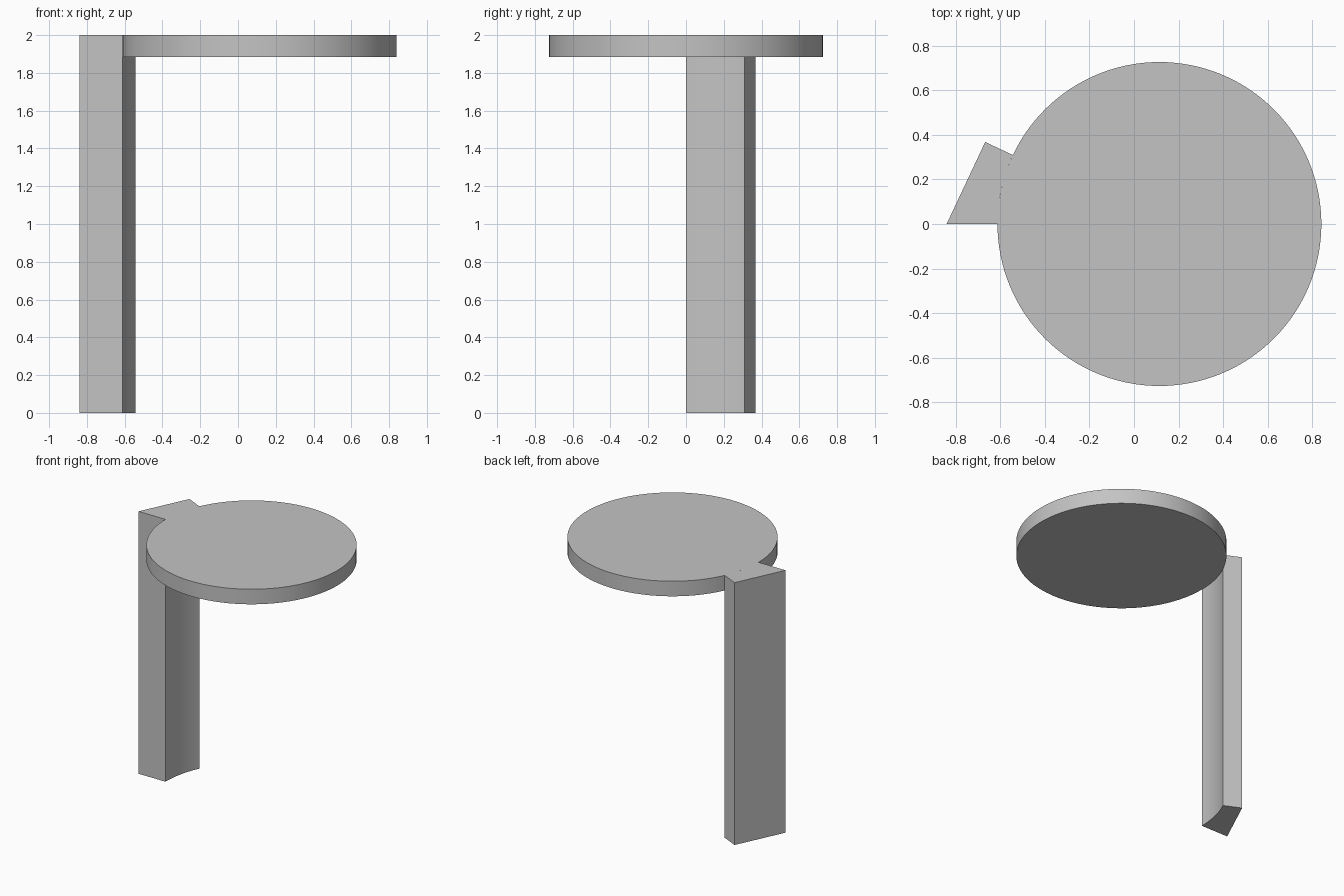
import bpy, bmesh, math

if "Cube" in bpy.data.objects:
    bpy.data.objects.remove(bpy.data.objects["Cube"])

CX, R = 0.114, 0.726          # disc centre and radius
TOP, UNDER = 2.0, 1.885
A = math.radians(25.2)        # angle spanned by the leg

grey = bpy.data.materials.new("plain grey")
grey.diffuse_color = (0.55, 0.55, 0.55, 1)
grey.use_nodes = True
grey.node_tree.nodes["Principled BSDF"].inputs["Base Color"].default_value = grey.diffuse_color


def polar(r, a):
    return (CX - r * math.cos(a), r * math.sin(a))


def prism(name, outline, z0, z1):
    """Extrude a flat outline between two heights."""
    bm = bmesh.new()
    face = bm.faces.new([bm.verts.new((x, y, z0)) for x, y in outline])
    ext = bmesh.ops.extrude_face_region(bm, geom=[face])
    for v in ext["geom"]:
        if isinstance(v, bmesh.types.BMVert):
            v.co.z = z1
    bmesh.ops.recalc_face_normals(bm, faces=bm.faces)
    me = bpy.data.meshes.new(name)
    bm.to_mesh(me)
    bm.free()
    me.materials.append(grey)
    ob = bpy.data.objects.new(name, me)
    bpy.context.collection.objects.link(ob)
    bpy.context.view_layer.objects.active = ob
    ob.select_set(True)
    bpy.ops.object.shade_smooth_by_angle(angle=math.radians(20))
    ob.select_set(False)
    return ob


# Round table top
N = 128
prism("table_top", [polar(R, 2 * math.pi * i / N) for i in range(N)], UNDER, TOP)

# Leg: hollow curved inner face hugging the disc, flat outer face
outer = CX + 0.84
inner_arc = [polar(R, A * i / 12) for i in range(13)]
prism("leg", inner_arc + [polar(outer * math.cos(A), A), polar(outer, 0)], 0, TOP)
